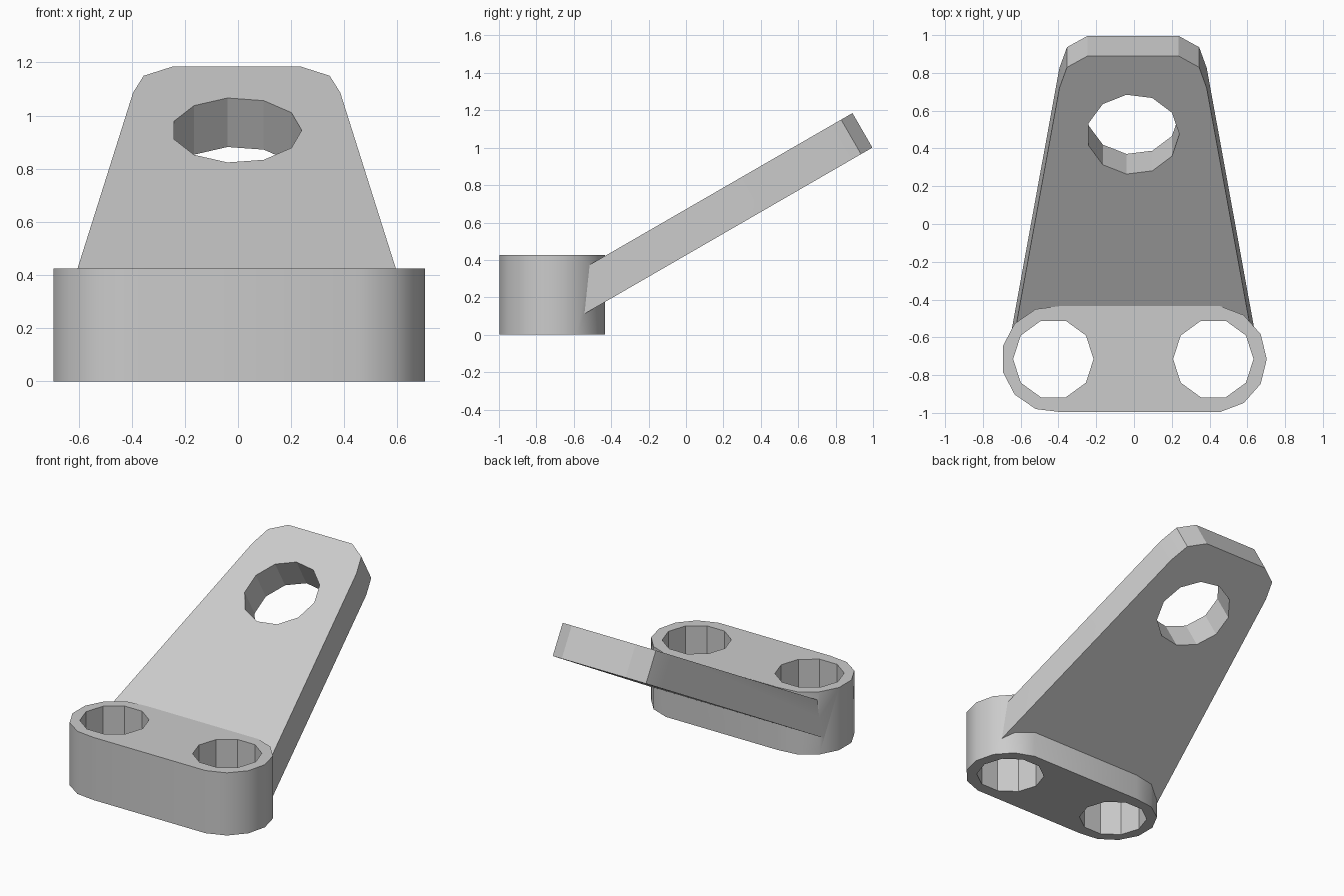
import bpy, bmesh
from math import radians, cos, sin, tau
from mathutils import Matrix

cube = bpy.data.objects.get("Cube")
if cube:
    bpy.data.objects.remove(cube, do_unlink=True)

grey = bpy.data.materials.new("plain_grey")
grey.use_nodes = True
grey.diffuse_color = (0.6, 0.6, 0.6, 1)
grey.node_tree.nodes["Principled BSDF"].inputs["Base Color"].default_value = (0.6, 0.6, 0.6, 1)


def ring(cx, cy, r, n, start=0.0, count=None):
    """Points of a regular polygon, or of an arc of it."""
    return [(cx + r * cos(start + tau * i / n), cy + r * sin(start + tau * i / n))
            for i in range(count or n)]


def prism(name, outline, low, high, matrix=Matrix()):
    """Extrude a counter-clockwise outline between two heights."""
    bm = bmesh.new()
    face = bm.faces.new([bm.verts.new((x, y, low)) for x, y in outline])
    top = bmesh.ops.extrude_face_region(bm, geom=[face])["geom"]
    bmesh.ops.translate(bm, vec=(0, 0, high - low),
                        verts=[v for v in top if isinstance(v, bmesh.types.BMVert)])
    bmesh.ops.recalc_face_normals(bm, faces=bm.faces)
    bm.transform(matrix)
    mesh = bpy.data.meshes.new(name)
    bm.to_mesh(mesh)
    bm.free()
    mesh.materials.append(grey)
    obj = bpy.data.objects.new(name, mesh)
    bpy.context.collection.objects.link(obj)
    return obj


def combine(target, tool, operation):
    """Apply a boolean and remove the tool."""
    mod = target.modifiers.new("boolean", "BOOLEAN")
    mod.operation, mod.object, mod.solver = operation, tool, "EXACT"
    bpy.context.view_layer.objects.active = target
    bpy.ops.object.modifier_apply(modifier=mod.name)
    bpy.data.objects.remove(tool, do_unlink=True)


# Base: rounded block around two 13-sided ends
SPACING, BASE_Y, BASE_H = 0.42, -0.715, 0.425
step = tau / 13
right_end = ring(SPACING, BASE_Y, 0.283, 13, -3 * step, 7)
left_end = ring(-SPACING, BASE_Y, 0.283, 13, 3.5 * step, 7)
left_end = ring(-SPACING, BASE_Y, 0.283, 13, tau / 2 - 3.5 * step, 8)
bracket = prism("bracket", right_end + left_end, 0, BASE_H)

# Plate: tapered arm with clipped corners, tilted up towards the back
tilt = Matrix.Translation((-0.005, 0.89, 1.185)) @ Matrix.Rotation(radians(30), 4, "X")
half = [(0.651, -1.85), (0.39, -0.197), (0.35, -0.07), (0.24, 0)]
outline = half + [(-x, y) for x, y in reversed(half)]
plate = prism("plate", outline, -0.213, 0, tilt)
combine(bracket, plate, "UNION")

# Holes: one through the plate, two through the base
combine(bracket, prism("plate_hole", ring(0, -0.48, 0.245, 11), -0.4, 0.2, tilt), "DIFFERENCE")
for x in (-SPACING - 0.007, SPACING):
    combine(bracket, prism("base_hole", ring(x, BASE_Y, 0.213, 10), -0.2, 0.7), "DIFFERENCE")

# Smooth the rounded ends, keep everything else crisp
bpy.ops.object.select_all(action="DESELECT")
bracket.select_set(True)
bpy.context.view_layer.objects.active = bracket
bpy.ops.object.shade_smooth_by_angle(angle=radians(30))
